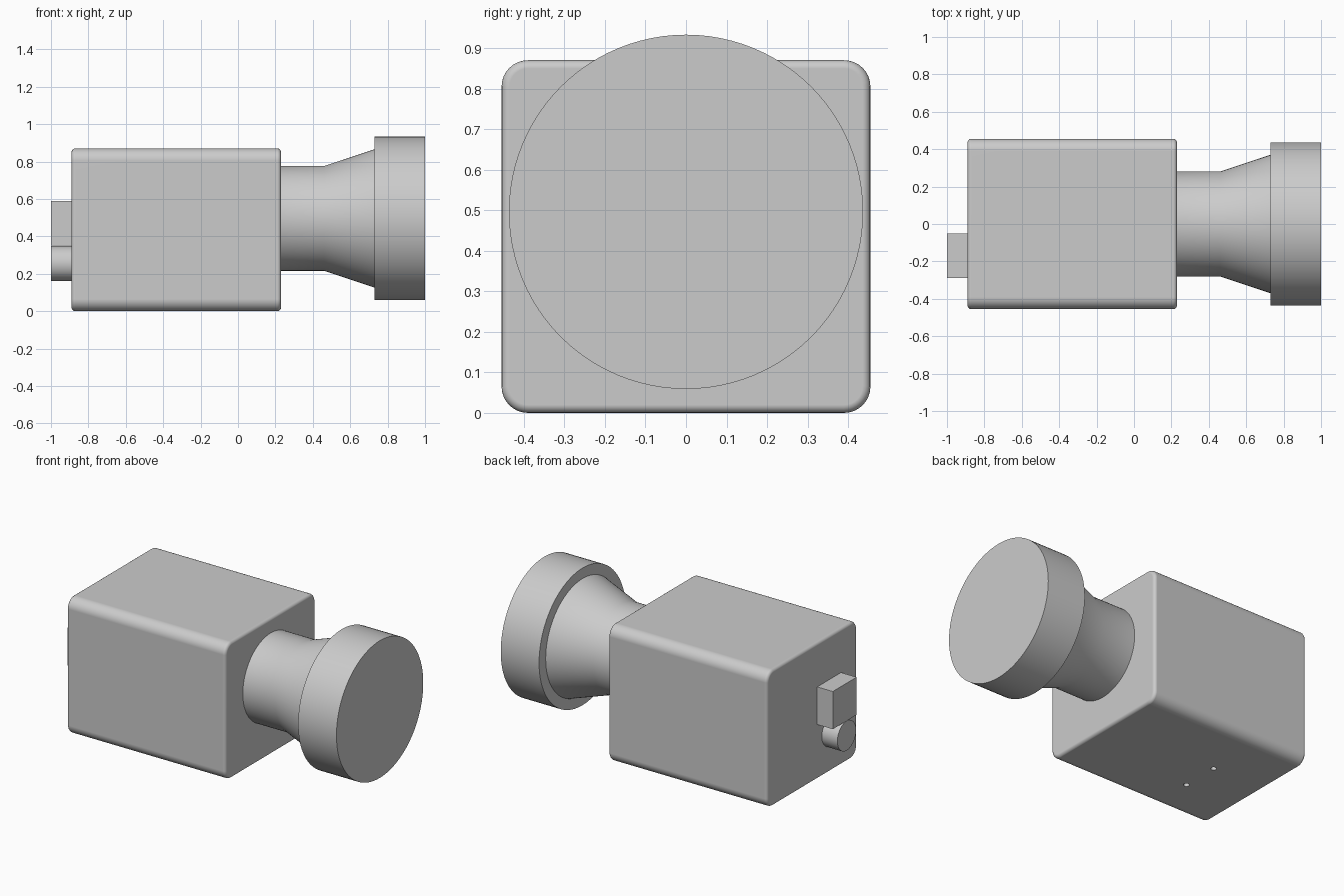
import bpy, bmesh, math
from mathutils import Matrix, Vector

if "Cube" in bpy.data.objects:
    bpy.data.objects.remove(bpy.data.objects["Cube"])

grey = bpy.data.materials.new("light_grey")
grey.use_nodes = True
colour = (0.6, 0.6, 0.6, 1)
grey.diffuse_color = colour
grey.node_tree.nodes["Principled BSDF"].inputs["Base Color"].default_value = colour


def finish(bm, name):
    """Turn a bmesh into a named, shaded object."""
    bmesh.ops.recalc_face_normals(bm, faces=bm.faces[:])
    mesh = bpy.data.meshes.new(name)
    bm.to_mesh(mesh)
    bm.free()
    mesh.materials.append(grey)
    obj = bpy.data.objects.new(name, mesh)
    bpy.context.collection.objects.link(obj)
    return obj


def activate(obj):
    bpy.ops.object.select_all(action='DESELECT')
    obj.select_set(True)
    bpy.context.view_layer.objects.active = obj


def smooth(obj):
    activate(obj)
    bpy.ops.object.shade_smooth_by_angle(angle=math.radians(30))


def block(low, high):
    """Axis-aligned box between two corners."""
    low, high = Vector(low), Vector(high)
    bm = bmesh.new()
    bmesh.ops.create_cube(bm, size=1)
    bmesh.ops.scale(bm, vec=high - low, verts=bm.verts[:])
    bmesh.ops.translate(bm, vec=(low + high) / 2, verts=bm.verts[:])
    return bm


def cylinder(centre, radius, length, axis, segments):
    """Capped cylinder around the given axis."""
    bm = bmesh.new()
    turn = Vector((0, 0, 1)).rotation_difference(Vector(axis)).to_matrix().to_4x4()
    bmesh.ops.create_cone(bm, cap_ends=True, segments=segments, radius1=radius,
                          radius2=radius, depth=length,
                          matrix=Matrix.Translation(centre) @ turn)
    return bm


# Camera body: wide rounding along its length, tight rounding at both ends
BACK, FRONT = -0.89, 0.23
bm = block((BACK, -0.455, 0), (FRONT, 0.455, 0.87))
long_edges = [e for e in bm.edges if abs(e.verts[0].co.x - e.verts[1].co.x) > 0.5]
bmesh.ops.bevel(bm, geom=long_edges, offset=0.065, segments=8, profile=0.5,
                affect='EDGES')
rims = [e for e in bm.edges if abs(e.verts[0].co.x - e.verts[1].co.x) < 0.001]
bmesh.ops.bevel(bm, geom=rims, offset=0.02, segments=4, profile=0.5,
                affect='EDGES')
body = finish(bm, "camera_body")

# Two mounting holes in the underside
for y in (-0.17, 0.07):
    cutter = finish(cylinder((-0.53, y, 0), 0.017, 0.2, (0, 0, 1), 24), "hole_cutter")
    cutter.hide_render = True
    cut = body.modifiers.new("mounting_hole", 'BOOLEAN')
    cut.operation = 'DIFFERENCE'
    cut.solver = 'EXACT'
    cut.object = cutter
    activate(body)
    bpy.ops.object.modifier_apply(modifier=cut.name)
    bpy.data.objects.remove(cutter)
smooth(body)
even = body.modifiers.new("even_shading", 'WEIGHTED_NORMAL')
even.keep_sharp = True

# Lens: barrel, flare and wide front ring turned from one profile
AXIS_Z = 0.496
profile = [(FRONT - 0.02, 0), (FRONT - 0.02, 0.28), (0.46, 0.28), (0.73, 0.37),
           (0.73, 0.437), (1, 0.437), (1, 0)]
bm = bmesh.new()
points = [bm.verts.new((x, 0, AXIS_Z + r)) for x, r in profile]
lines = [bm.edges.new(pair) for pair in zip(points, points[1:])]
bmesh.ops.spin(bm, geom=points + lines, cent=(0, 0, AXIS_Z), axis=(1, 0, 0),
               angle=math.tau, steps=96)
bmesh.ops.remove_doubles(bm, verts=bm.verts[:], dist=0.0001)
smooth(finish(bm, "lens"))

# Rear connectors
finish(block((-1, -0.29, 0.35), (BACK + 0.01, -0.05, 0.59)), "square_connector")
smooth(finish(cylinder((-0.94, -0.19, 0.255), 0.094, 0.12, (1, 0, 0), 48),
              "round_connector"))
